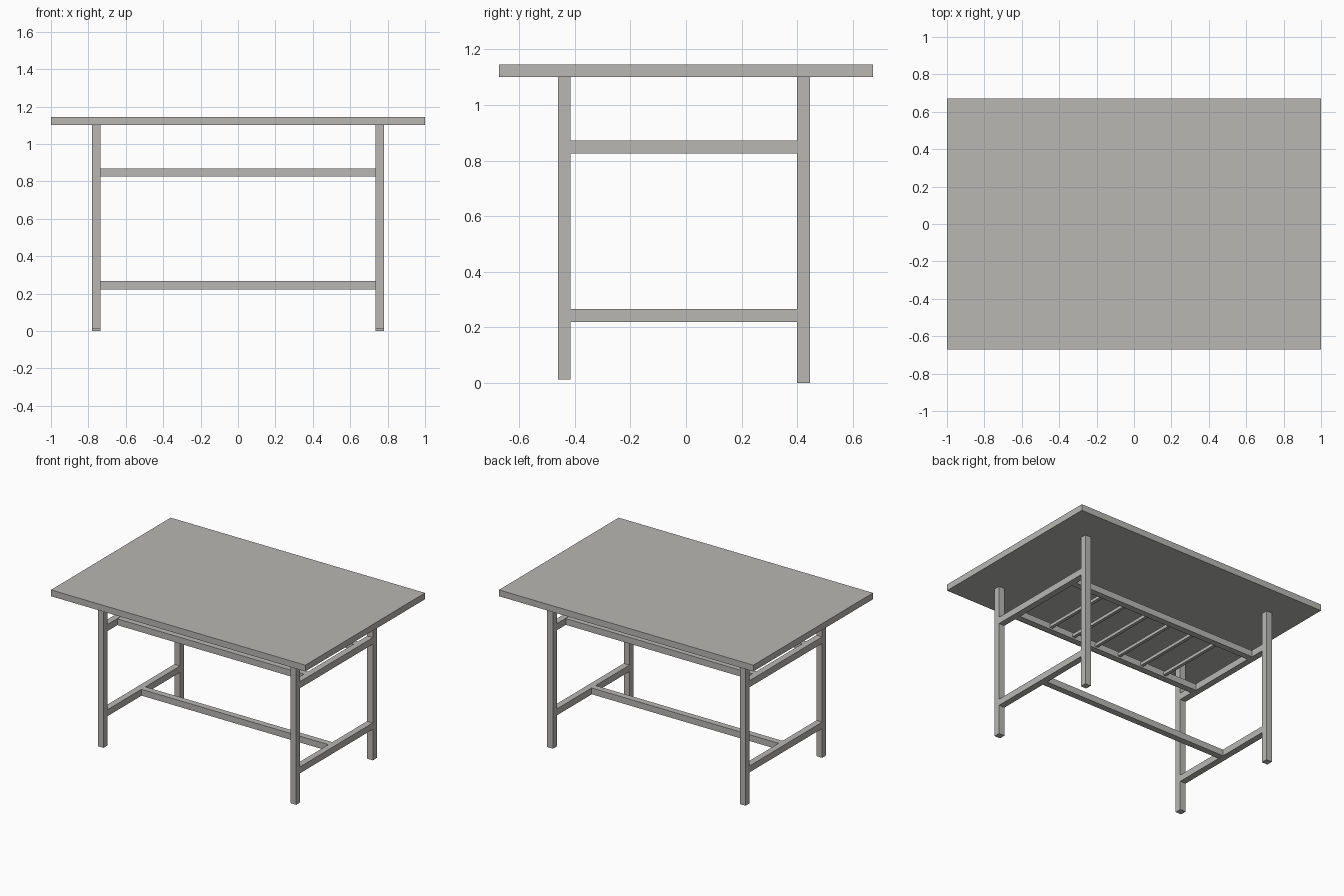
import bpy

if "Cube" in bpy.data.objects:
    bpy.data.objects.remove(bpy.data.objects["Cube"])

# one flat warm grey for the whole table
grey = bpy.data.materials.new("warm grey")
grey.diffuse_color = (0.48, 0.475, 0.45, 1)
grey.use_nodes = True
grey.node_tree.nodes["Principled BSDF"].inputs["Base Color"].default_value = grey.diffuse_color


def box(name, x0, x1, y0, y1, z0, z1):
    """Axis-aligned beam or board given by its limits."""
    bpy.ops.mesh.primitive_cube_add(
        size=1, location=((x0 + x1) / 2, (y0 + y1) / 2, (z0 + z1) / 2))
    ob = bpy.context.object
    ob.name = name
    ob.scale = (x1 - x0, y1 - y0, z1 - z0)
    bpy.ops.object.transform_apply(location=False, rotation=False, scale=True)
    ob.data.materials.append(grey)
    return ob


# table top
box("table_top", -1, 1, -0.672, 0.672, 1.10, 1.145)

for side, x0, x1 in (("left", -0.78, -0.735), ("right", 0.735, 0.78)):
    # legs (front pair is slightly shorter)
    box(f"{side}_front_leg", x0, x1, -0.46, -0.415, 0.012, 1.10)
    box(f"{side}_back_leg", x0, x1, 0.40, 0.445, 0.0, 1.10)
    # side rails between the legs
    box(f"{side}_upper_rail", x0, x1, -0.415, 0.40, 0.825, 0.872)
    box(f"{side}_lower_rail", x0, x1, -0.415, 0.40, 0.22, 0.266)

# long shelf rails
box("front_shelf_rail", -0.735, 0.735, -0.305, -0.26, 0.825, 0.87)
box("back_shelf_rail", -0.735, 0.735, 0.255, 0.30, 0.825, 0.87)

# shelf slats
for i in range(6):
    x = -0.475 + 0.19 * i
    box(f"shelf_slat_{i + 1}", x - 0.011, x + 0.011, -0.26, 0.255, 0.837, 0.859)

# lower central stretcher
box("lower_stretcher", -0.735, 0.735, -0.035, 0.01, 0.221, 0.266)
